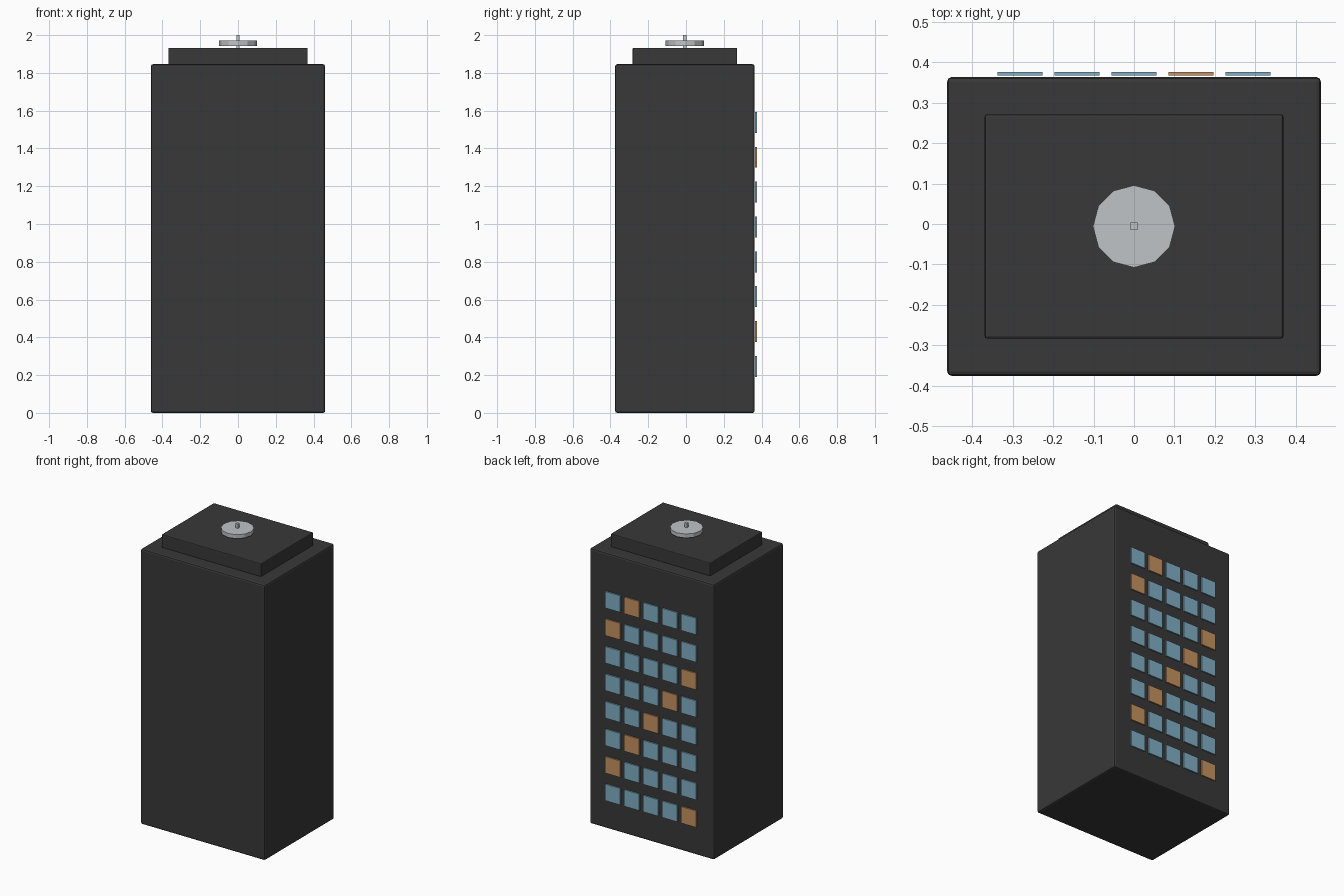
import bpy
import bmesh
from mathutils import Matrix, Vector

cube = bpy.data.objects.get("Cube")
if cube:
    bpy.data.objects.remove(cube, do_unlink=True)

U = 2 / 21.67      # design unit of the tower
CY = -0.006        # tower centre, shifted to allow for the windows


def material(name, color):
    mat = bpy.data.materials.new(name)
    mat.use_nodes = True
    mat.diffuse_color = (*color, 1)
    bsdf = mat.node_tree.nodes["Principled BSDF"]
    bsdf.inputs["Base Color"].default_value = (*color, 1)
    bsdf.inputs["Roughness"].default_value = 0.7
    return mat


charcoal = material("charcoal", (0.04, 0.04, 0.04))
metal = material("light_metal", (0.52, 0.55, 0.57))
glass = material("blue_glass", (0.22, 0.43, 0.56))
lit = material("warm_lit_glass", (0.56, 0.29, 0.12))


def add_box(bm, center, size):
    mat = Matrix.Translation(center) @ Matrix.Diagonal((*size, 1))
    verts = bmesh.ops.create_cube(bm, size=1, matrix=mat)["verts"]
    return {f for v in verts for f in v.link_faces}


def finish(bm, name, *mats):
    mesh = bpy.data.meshes.new(name)
    bm.to_mesh(mesh)
    bm.free()
    obj = bpy.data.objects.new(name, mesh)
    bpy.context.collection.objects.link(obj)
    for mat in mats:
        mesh.materials.append(mat)
    return obj


def block(name, size, z0, z1, mat, bevel=0):
    bm = bmesh.new()
    add_box(bm, Vector((0, CY, (z0 + z1) / 2)), (*size, z1 - z0))
    obj = finish(bm, name, mat)
    if bevel:
        mod = obj.modifiers.new("soft_edges", 'BEVEL')
        mod.width = bevel
        mod.segments = 2
    return obj


# Tower, roof block and mast
block("tower_body", (10 * U, 8 * U), 0, 20 * U, charcoal, 0.011)
block("roof_block", (8 * U, 6 * U), 19.95 * U, 1.933, charcoal, 0.006)
block("roof_mast", (0.2 * U, 0.2 * U), 1.93, 2.0, metal)

# Twelve-sided roof disc
bm = bmesh.new()
bmesh.ops.create_cone(bm, cap_ends=True, segments=12, radius1=1.1 * U,
                      radius2=1.1 * U, depth=0.027,
                      matrix=Matrix.Translation((0, CY, 1.957)))
finish(bm, "roof_disc", metal)

# Back window grid, with lit panes stepping diagonally
bm = bmesh.new()
for row in range(8):
    for col in range(5):
        center = Vector(((col - 2) * 0.1408, 0.371, 0.246 + row * 2 * U))
        for face in add_box(bm, center, (1.2 * U, 0.009, 1.2 * U)):
            face.material_index = int((row + col) % 5 == 0)
finish(bm, "back_windows", glass, lit)
